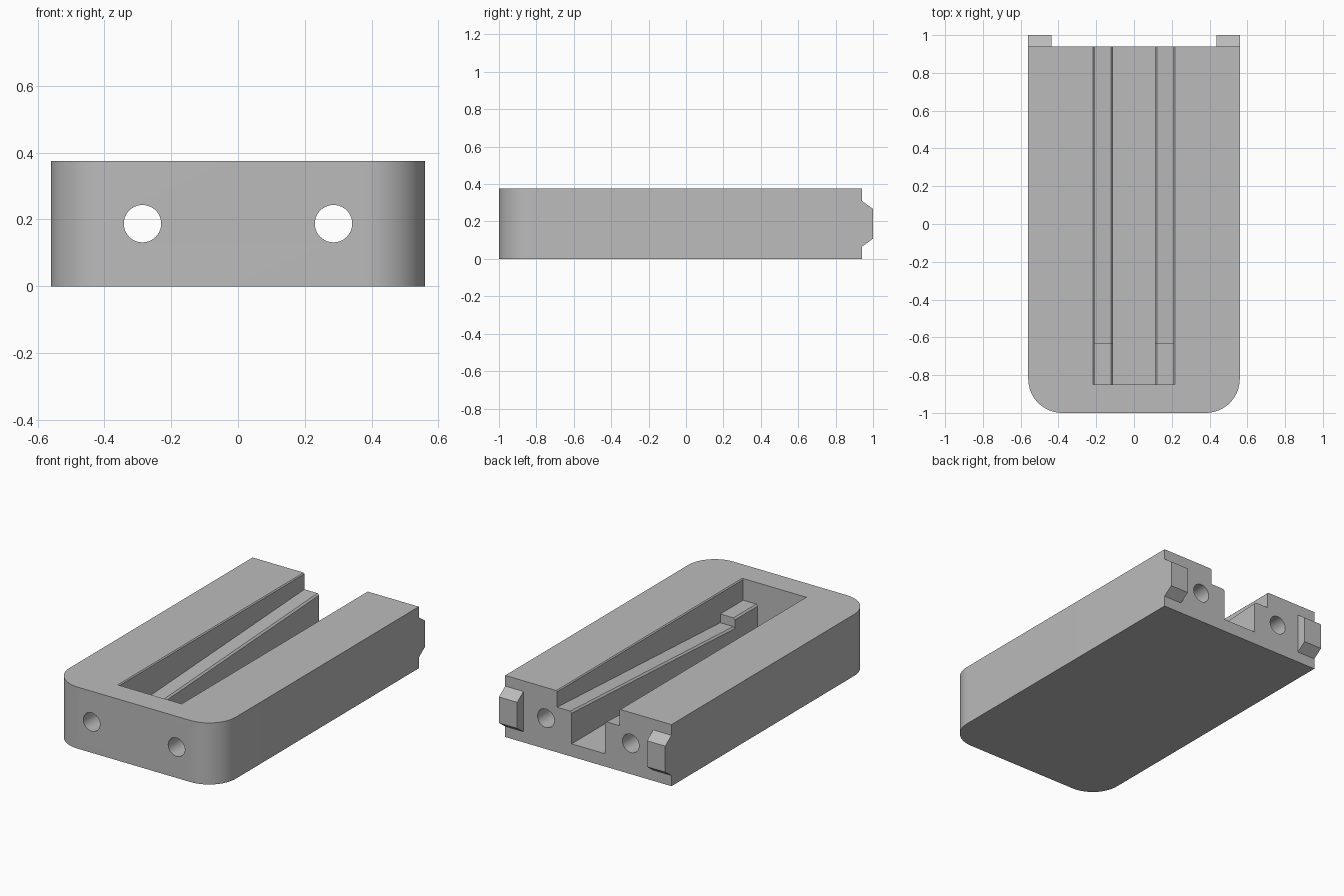
import bpy, bmesh, math
from mathutils import Matrix, Vector

if "Cube" in bpy.data.objects:
    bpy.data.objects.remove(bpy.data.objects["Cube"])

# One plain grey for everything
grey = bpy.data.materials.new("plain grey")
grey.use_nodes = True
grey.diffuse_color = (0.5, 0.5, 0.5, 1)
grey.node_tree.nodes["Principled BSDF"].inputs["Base Color"].default_value = (0.5, 0.5, 0.5, 1)

HALF_W, FRONT, BACK, TOP = 0.56, -1.0, 0.94, 0.375
SLOT, CHANNEL, SLOT_END, FLOOR = 0.21, 0.112, -0.85, 0.078
STEP_Y = -0.63


def add_object(name, bm):
    bmesh.ops.recalc_face_normals(bm, faces=bm.faces)
    mesh = bpy.data.meshes.new(name)
    bm.to_mesh(mesh)
    bm.free()
    mesh.materials.append(grey)
    obj = bpy.data.objects.new(name, mesh)
    bpy.context.collection.objects.link(obj)
    return obj


def loft(bm, ring_a, ring_b):
    """Closed solid between two rings of points."""
    a = [bm.verts.new(p) for p in ring_a]
    b = [bm.verts.new(p) for p in ring_b]
    n = len(a)
    bm.faces.new(a)
    bm.faces.new(b[::-1])
    for i in range(n):
        j = (i + 1) % n
        bm.faces.new((a[i], b[i], b[j], a[j]))


def apply_all(obj):
    bpy.ops.object.select_all(action='DESELECT')
    obj.select_set(True)
    bpy.context.view_layer.objects.active = obj
    for mod in list(obj.modifiers):
        bpy.ops.object.modifier_apply(modifier=mod.name)


def mirror(obj):
    mod = obj.modifiers.new("mirror", 'MIRROR')
    mod.use_mirror_merge = False
    apply_all(obj)


# Body: block with rounded front corners
bm = bmesh.new()
outline = [(-HALF_W, FRONT), (HALF_W, FRONT), (HALF_W, BACK), (-HALF_W, BACK)]
loft(bm, [(x, y, 0) for x, y in outline], [(x, y, TOP) for x, y in outline])
corners = [e for e in bm.edges if all(v.co.y < FRONT + 0.01 for v in e.verts)
           and abs(e.verts[0].co.z - e.verts[1].co.z) > 0.1]
bmesh.ops.bevel(bm, geom=corners, offset=0.18, segments=14, profile=0.5, affect='EDGES')
body = add_object("body", bm)

# Cutter for the long slot, with a slightly eased rim
bm = bmesh.new()
half = [(SLOT, FLOOR), (SLOT, TOP - 0.006), (SLOT + 0.006, TOP), (SLOT + 0.006, TOP + 0.1)]
section = half + [(-x, z) for x, z in reversed(half)]
loft(bm, [(x, SLOT_END, z) for x, z in section], [(x, BACK + 0.2, z) for x, z in section])
cutters = [add_object("slot_cutter", bm)]

# Cutters for the two lengthwise bores
for side in (-1, 1):
    bm = bmesh.new()
    place = Matrix.Translation((side * 0.286, 0, TOP / 2)) @ Matrix.Rotation(math.pi / 2, 4, 'X')
    bmesh.ops.create_cone(bm, cap_ends=True, segments=40, radius1=0.056, radius2=0.056,
                          depth=3, matrix=place)
    cutters.append(add_object("bore_cutter", bm))

for cutter in cutters:
    cutter.hide_render = True
    mod = body.modifiers.new("cut", 'BOOLEAN')
    mod.operation = 'DIFFERENCE'
    mod.solver = 'EXACT'
    mod.object = cutter
apply_all(body)
for cutter in cutters:
    bpy.data.objects.remove(cutter)
bpy.ops.object.shade_smooth_by_angle(angle=math.radians(30))


# Ledges in the slot: a sloping rail and a raised stop at its low end
def ledge_ring(y, z):
    pts = [(SLOT, FLOOR), (CHANNEL, FLOOR), (CHANNEL, z - 0.01), (CHANNEL + 0.01, z), (SLOT, z)]
    return [(x, y, h) for x, h in pts]


for name, start, end in (("sloping_rail", (STEP_Y, 0.19), (BACK, 0.275)),
                         ("rail_stop", (SLOT_END, 0.243), (STEP_Y, 0.243))):
    bm = bmesh.new()
    loft(bm, ledge_ring(*start), ledge_ring(*end))
    mirror(add_object(name, bm))

# Tapered locating tabs on the back
bm = bmesh.new()
tab = [(BACK, 0.065), (1.0, 0.108), (1.0, 0.267), (BACK, 0.31)]
loft(bm, [(0.437, y, z) for y, z in tab], [(HALF_W, y, z) for y, z in tab])
mirror(add_object("back_tabs", bm))
